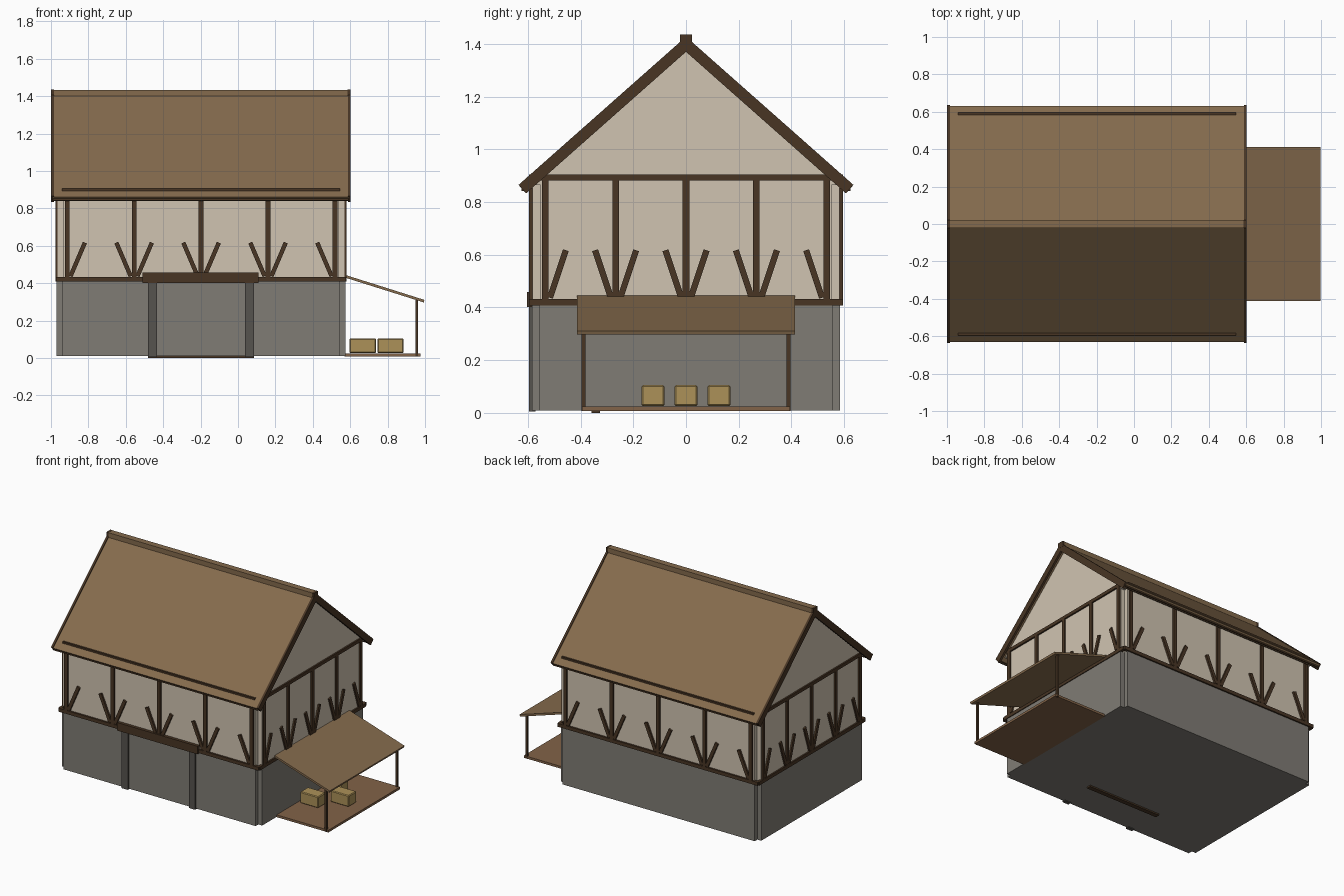
import bpy
import bmesh
import math
from mathutils import Vector, Matrix

if "Cube" in bpy.data.objects:
    bpy.data.objects.remove(bpy.data.objects["Cube"])


def material(name, r, g, b):
    m = bpy.data.materials.new(name)
    lin = [((c / 255 + 0.055) / 1.055) ** 2.4 for c in (r, g, b)]
    m.diffuse_color = (*lin, 1)
    m.use_nodes = True
    m.node_tree.nodes["Principled BSDF"].inputs["Base Color"].default_value = m.diffuse_color
    return m


STONE = material("grey stone", 128, 124, 117)
DARK_STONE = material("dark stone", 86, 83, 78)
PLASTER = material("cream plaster", 208, 196, 177)
TIMBER = material("dark timber", 72, 53, 36)
BOARD = material("brown boards", 133, 107, 77)
FLOOR = material("reddish boards", 130, 99, 72)
HAY = material("straw", 172, 145, 88)

CX = -0.1975          # house centre in x
WX, WY = 0.7725, 0.585  # half length and half depth of the walls
NOTCH = 0.03          # cut-back at the corners


def finish(name, bm, mat):
    bmesh.ops.recalc_face_normals(bm, faces=bm.faces)
    me = bpy.data.meshes.new(name)
    bm.to_mesh(me)
    bm.free()
    me.materials.append(mat)
    ob = bpy.data.objects.new(name, me)
    bpy.context.collection.objects.link(ob)
    return ob


def box(name, x, y, z, mat):
    """Box from (min, max) ranges."""
    bm = bmesh.new()
    bmesh.ops.create_cube(bm, size=1)
    for v in bm.verts:
        for i, r in enumerate((x, y, z)):
            v.co[i] = r[0] if v.co[i] < 0 else r[1]
    return finish(name, bm, mat)


def prism(name, pts, axis, a, b, mat):
    """Extrude a 2D outline along an axis from a to b."""
    make = {"x": lambda p: (a, p[0], p[1]),
            "y": lambda p: (p[0], a, p[1]),
            "z": lambda p: (p[0], p[1], a)}[axis]
    bm = bmesh.new()
    face = bm.faces.new([bm.verts.new(make(p)) for p in pts])
    geo = bmesh.ops.extrude_face_region(bm, geom=[face])["geom"]
    move = Vector([(b - a) * (axis == k) for k in "xyz"])
    bmesh.ops.translate(bm, vec=move,
                        verts=[g for g in geo if isinstance(g, bmesh.types.BMVert)])
    return finish(name, bm, mat)


# Walls with notched corners
def wall_outline(hx, hy):
    n = NOTCH
    q = [(hx, hy - n), (hx - n, hy - n), (hx - n, hy)]
    pts = []
    for sx, sy in ((1, 1), (-1, 1), (-1, -1), (1, -1)):
        part = [(CX + sx * px, sy * py) for px, py in q]
        pts += part if sx * sy > 0 else part[::-1]
    return pts


prism("stone_base", wall_outline(WX, WY), "z", 0.01, 0.41, STONE)
prism("plaster_walls", wall_outline(WX - 0.005, WY - 0.003), "z", 0.41, 0.87, PLASTER)

# Gable infill
for s, side in ((-1, "left"), (1, "right")):
    xe = CX + s * (WX - 0.005)
    prism(side + "_gable", [(-0.585, 0.865), (0.585, 0.865), (0, 1.383)],
          "x", xe - s * 0.03, xe, PLASTER)

# Timber frame on each wall, laid out as (along wall, height)
def bar(p, q, w):
    d = (Vector(q) - Vector(p)).normalized() * w / 2
    n = Vector((-d.y, d.x))
    p, q = Vector(p), Vector(q)
    return [p + n, p - n, q - n, q + n]


def frame(name, axis, face, depth, centre, posts, half, lean, width):
    def timber(part, pts):
        prism(name + "_" + part, pts, axis, face, face + depth, TIMBER)

    def rail(part, z0, z1, h):
        timber(part, [(centre - h, z0), (centre + h, z0),
                      (centre + h, z1), (centre - h, z1)])

    rail("sill", 0.408, 0.432, half)
    rail("top_plate", 0.882, 0.905, half - NOTCH)
    for i, p in enumerate(posts):
        timber("post", bar((p, 0.43), (p, 0.885), width))
        for s in (-1, 1):
            if (i == 0 and s < 0) or (i == len(posts) - 1 and s > 0):
                continue
            timber("brace", bar((p + s * 0.018, 0.437), (p + s * lean, 0.617), 0.023))


long_posts = [CX + i * 0.358 for i in (-2, -1, 0, 1, 2)]
short_posts = [i * 0.267 for i in (-2, -1, 0, 1, 2)]
for s, a, b in ((-1, "front", "left"), (1, "back", "right")):
    frame(a + "_frame", "y", s * 0.575, s * 0.02, CX, long_posts, WX, 0.095, 0.025)
    frame(b + "_frame", "x", CX + s * 0.758, s * 0.02, 0, short_posts, WY, 0.078, 0.025)

# Roof
SLOPE = 0.885


def chevron(top, thick, half):
    nx, nz = thick * 0.663, thick * 0.749   # square cut at the eaves
    e = top - SLOPE * half
    peak = top - thick / 0.749
    return [(-half, e), (0, top), (half, e),
            (half - nx, e - nz), (0, peak), (-half + nx, e - nz)]


prism("roof", chevron(1.42, 0.03, 0.632), "x", -0.988, 0.59, BOARD)
for s, x0, x1 in ((-1, -1.0, -0.985), (1, 0.587, 0.602)):
    prism("verge_board", chevron(1.427, 0.043, 0.635), "x", x0, x1, TIMBER)
for s in (-1, 1):
    y = sorted((s * 0.603, s * 0.624))
    box("eave_beam", (-0.99, 0.592), y, (0.842, 0.858), TIMBER)
box("ridge_cap", (-1.0, 0.602), (-0.022, 0.022), (1.4, 1.434), BOARD)
for x0, x1 in ((-1.0, -0.985), (0.587, 0.6025)):
    box("ridge_end", (x0 - 0.0005, x1), (-0.0225, 0.0225), (1.395, 1.4345), TIMBER)

# Doorway: jambs, lintel and threshold
for x in (-0.458, 0.062):
    box("door_jamb", (x - 0.024, x + 0.024), (-0.596, -0.57), (0.005, 0.41), DARK_STONE)
box("door_lintel", (-0.51, 0.11), (-0.604, -0.57), (0.402, 0.458), TIMBER)
box("threshold", (-0.48, 0.085), (-0.358, -0.326), (0.0, 0.02), TIMBER)

# Side shelter
prism("shelter_roof", bar((0.57, 0.438), (0.995, 0.304), 0.014), "y", -0.413, 0.413, BOARD)
box("shelter_floor", (0.57, 0.975), (-0.395, 0.395), (0.008, 0.024), FLOOR)
for s in (-1, 1):
    box("shelter_post", (0.948, 0.963), sorted((s * 0.382, s * 0.397)), (0.008, 0.314), TIMBER)

# Straw bales on the shelter floor
for x, y in ((0.667, -0.125), (0.815, 0), (0.667, 0.125)):
    bale = box("straw_bale", (x - 0.07, x + 0.07), (y - 0.043, y + 0.043), (0.026, 0.105), HAY)
    bev = bale.modifiers.new("soft edges", "BEVEL")
    bev.width, bev.segments = 0.005, 1
